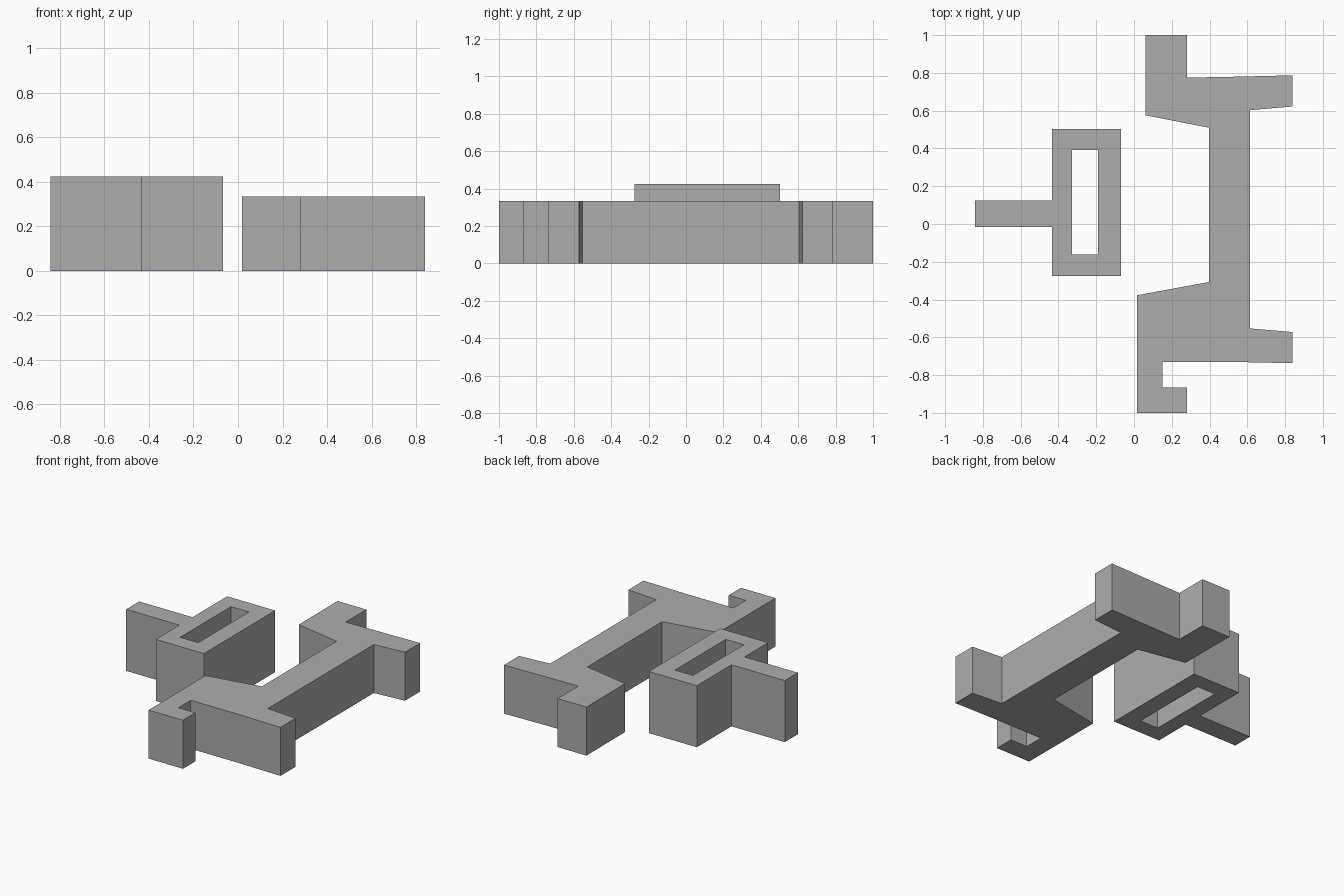
import bpy
import bmesh

cube = bpy.data.objects.get("Cube")
if cube:
    bpy.data.objects.remove(cube, do_unlink=True)

# Single matte grey
grey = bpy.data.materials.new("plain_grey")
grey.use_nodes = True
colour = (0.42, 0.42, 0.42, 1)
grey.diffuse_color = colour
grey.node_tree.nodes["Principled BSDF"].inputs["Base Color"].default_value = colour


def extruded_plan(name, loops, height):
    """Fill the plan loops (outline first, then holes) and raise them to a height."""
    bm = bmesh.new()
    edges = []
    for loop in loops:
        verts = [bm.verts.new((x, y, 0)) for x, y in loop]
        edges += [bm.edges.new((a, b)) for a, b in zip(verts, verts[1:] + verts[:1])]
    bmesh.ops.triangle_fill(bm, edges=edges, use_beauty=True, normal=(0, 0, 1))
    top = bmesh.ops.extrude_face_region(bm, geom=bm.faces[:], use_keep_orig=True)
    raised = [v for v in top["geom"] if isinstance(v, bmesh.types.BMVert)]
    bmesh.ops.translate(bm, verts=raised, vec=(0, 0, height))
    bmesh.ops.recalc_face_normals(bm, faces=bm.faces[:])
    mesh = bpy.data.meshes.new(name)
    bm.to_mesh(mesh)
    bm.free()
    mesh.materials.append(grey)
    obj = bpy.data.objects.new(name, mesh)
    bpy.context.collection.objects.link(obj)
    return obj


def rectangle(x0, x1, y0, y1):
    return [(x0, y0), (x1, y0), (x1, y1), (x0, y1)]


# Long bracket: spine, flared feet and a hooked front end
bracket_outline = [
    (0.06, 1), (0.28, 1), (0.28, 0.775), (0.55, 0.78), (0.84, 0.787),
    (0.84, 0.622), (0.615, 0.603), (0.615, -0.553), (0.84, -0.572),
    (0.84, -0.737), (0.52, -0.73), (0.15, -0.73), (0.15, -0.865),
    (0.28, -0.865), (0.28, -1), (0.017, -1), (0.017, -0.377),
    (0.397, -0.307), (0.397, 0.51), (0.062, 0.575),
]
extruded_plan("long_bracket", [bracket_outline], 0.335)

# Slotted block with its side arm
block_outline = [
    (-0.435, -0.275), (-0.068, -0.275), (-0.068, 0.503), (-0.435, 0.503),
    (-0.435, 0.125), (-0.842, 0.125), (-0.842, -0.017), (-0.435, -0.017),
]
slot = rectangle(-0.328, -0.19, -0.162, 0.392)
extruded_plan("slotted_block", [block_outline, slot], 0.425)
